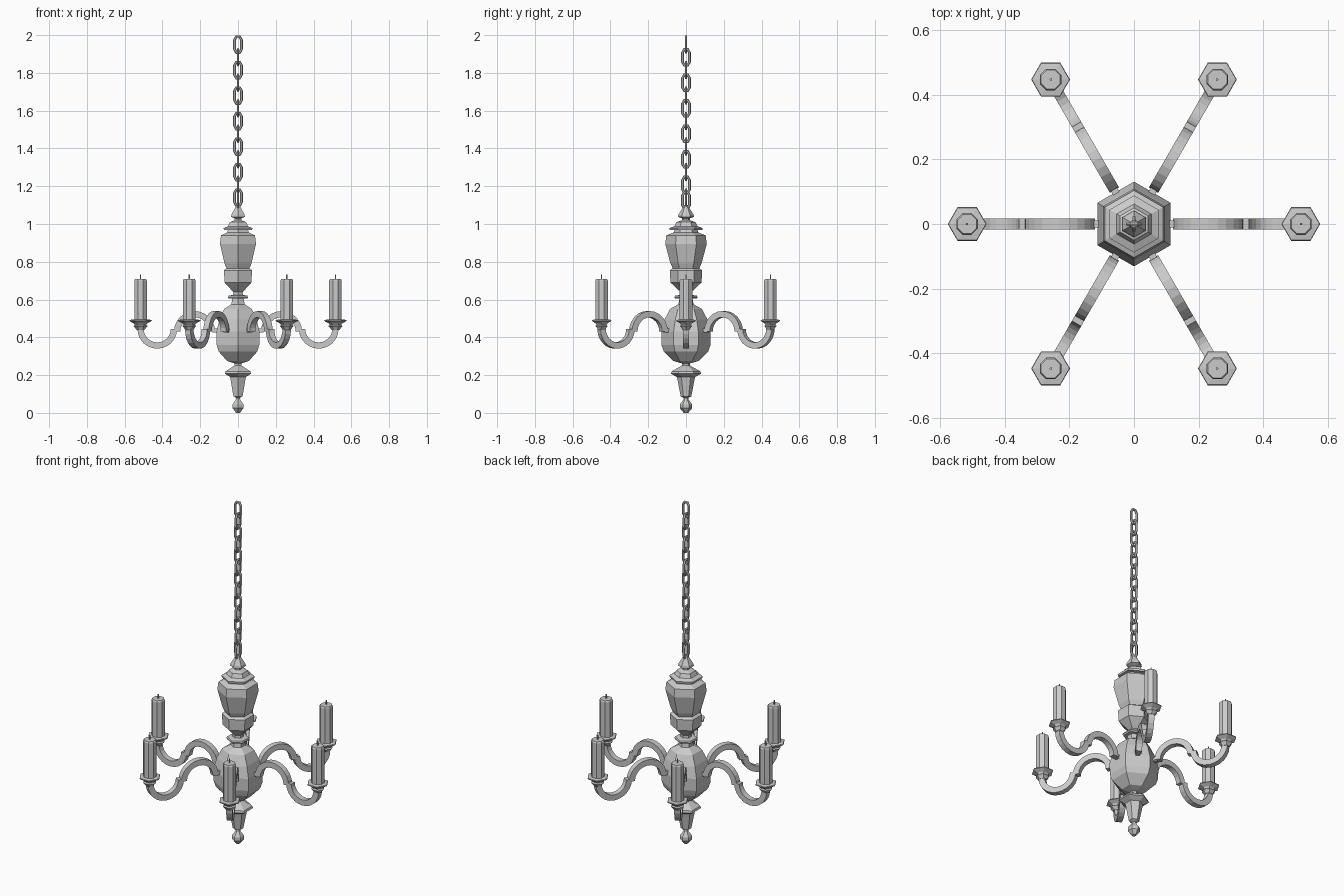
import bpy, bmesh, math
from mathutils import Vector, Matrix

if "Cube" in bpy.data.objects:
    bpy.data.objects.remove(bpy.data.objects["Cube"])


def make_object(name, bm):
    bmesh.ops.recalc_face_normals(bm, faces=bm.faces)
    mesh = bpy.data.meshes.new(name)
    bm.to_mesh(mesh)
    bm.free()
    ob = bpy.data.objects.new(name, mesh)
    bpy.context.collection.objects.link(ob)
    return ob


def skin(name, rings, closed=False):
    """Bridge equal-sized rings of points into a tube."""
    bm = bmesh.new()
    rv = [[bm.verts.new(p) for p in r] for r in rings]
    n, m = len(rv), len(rv[0])
    for i in range(n if closed else n - 1):
        a, b = rv[i], rv[(i + 1) % n]
        for j in range(m):
            k = (j + 1) % m
            bm.faces.new((a[j], a[k], b[k], b[j]))
    if not closed:
        bm.faces.new(rv[0])
        bm.faces.new(rv[-1])
    return make_object(name, bm)


def lathe(name, profile, sides, start, centre=(0, 0)):
    rings = []
    for r, z in profile:
        angles = [start + math.tau * j / sides for j in range(sides)]
        rings.append([(centre[0] + r * math.cos(a), centre[1] + r * math.sin(a), z)
                      for a in angles])
    return skin(name, rings)


def arc_bar(name, centre, radius, a0, a1, turn, half=0.0165, steps=12):
    """Square bar bent along an arc in the radial plane, turned about z."""
    rot = Matrix.Rotation(turn, 3, 'Z')
    rings = []
    for i in range(steps + 1):
        a = a0 + (a1 - a0) * i / steps
        ring = []
        for dr, y in ((-half, -half), (half, -half), (half, half), (-half, half)):
            rr = radius + dr
            ring.append(rot @ Vector((centre[0] + rr * math.cos(a), y,
                                      centre[1] + rr * math.sin(a))))
        rings.append(ring)
    return skin(name, rings)


def link(name, z, turn, half_h=0.043, half_w=0.018, tube=0.0075):
    """Eight-cornered chain link."""
    rot = Matrix.Rotation(turn, 3, 'Z')
    w, h, s, t = half_w, half_h, half_h * 0.6, half_w * 0.45
    path = [(w, -s), (w, s), (t, h), (-t, h), (-w, s), (-w, -s), (-t, -h), (t, -h)]
    rings = []
    for i, (x, zz) in enumerate(path):
        p, q = Vector(path[i - 1]), Vector(path[(i + 1) % 8])
        d = (q - p).normalized()
        ring = []
        for k in range(6):
            a = math.tau * k / 6
            o = tube * math.cos(a)
            v = Vector((x + d.y * o, tube * math.sin(a), zz - d.x * o))
            ring.append(rot @ v + Vector((0, 0, z)))
        rings.append(ring)
    return skin(name, rings, closed=True)


HEX = math.pi / 6

# bottom finial and drop
lathe("bottom_finial", [(0.012, 0.0), (0.033, 0.025), (0.033, 0.045), (0.014, 0.07),
                        (0.012, 0.08), (0.028, 0.088), (0.048, 0.19), (0.08, 0.208),
                        (0.076, 0.22), (0.035, 0.243), (0.022, 0.25), (0.022, 0.28)], 6, HEX)
# main body that carries the arms
lathe("body", [(0.022, 0.262), (0.067, 0.275), (0.118, 0.325), (0.13, 0.36), (0.131, 0.43),
               (0.113, 0.495), (0.085, 0.55), (0.04, 0.575), (0.035, 0.605),
               (0.058, 0.605), (0.062, 0.612), (0.058, 0.62), (0.03, 0.625),
               (0.028, 0.65)], 6, HEX)
# upper vase
lathe("vase", [(0.028, 0.64), (0.045, 0.655), (0.082, 0.69), (0.086, 0.755), (0.07, 0.765),
               (0.082, 0.79), (0.11, 0.895), (0.104, 0.94), (0.066, 0.955), (0.062, 0.967),
               (0.086, 0.967), (0.088, 0.978), (0.062, 0.988), (0.05, 1.01), (0.02, 1.02),
               (0.02, 1.03), (0.042, 1.038), (0.04, 1.05), (0.018, 1.085),
               (0.012, 1.1)], 6, HEX)

# chain, alternate links turned a quarter
for i in range(13):
    link("chain_link", 1.95 - i * 0.0675, (i % 2) * math.pi / 2)
link("hanging_loop", 1.125, math.pi / 2, half_h=0.045)

# six arms with holders and candles
for k in range(6):
    a = k * math.tau / 6
    arc_bar("arm_arch", (0.23, 0.43), 0.0925, math.pi, 0, a)
    arc_bar("arm_scoop", (0.4275, 0.445), 0.0885, math.pi, math.tau, a, steps=12)

    # peg joining arm to body
    rot = Matrix.Rotation(a, 3, 'Z')
    rings = [[rot @ Vector((x, y, z)) for y, z in
              ((-0.011, 0.425), (0.011, 0.425), (0.011, 0.447), (-0.011, 0.447))]
             for x in (0.1, 0.135)]
    skin("arm_peg", rings)

    c = (0.516 * math.cos(a), 0.516 * math.sin(a))
    lathe("candle_pan", [(0.022, 0.44), (0.03, 0.452), (0.038, 0.46), (0.03, 0.465),
                         (0.036, 0.474), (0.06, 0.487), (0.058, 0.492),
                         (0.036, 0.495)], 6, 0, c)
    lathe("candle", [(0.036, 0.485), (0.036, 0.70), (0.032, 0.708)], 8, math.pi / 8, c)
    lathe("wick", [(0.004, 0.70), (0.003, 0.733)], 6, 0, c)
